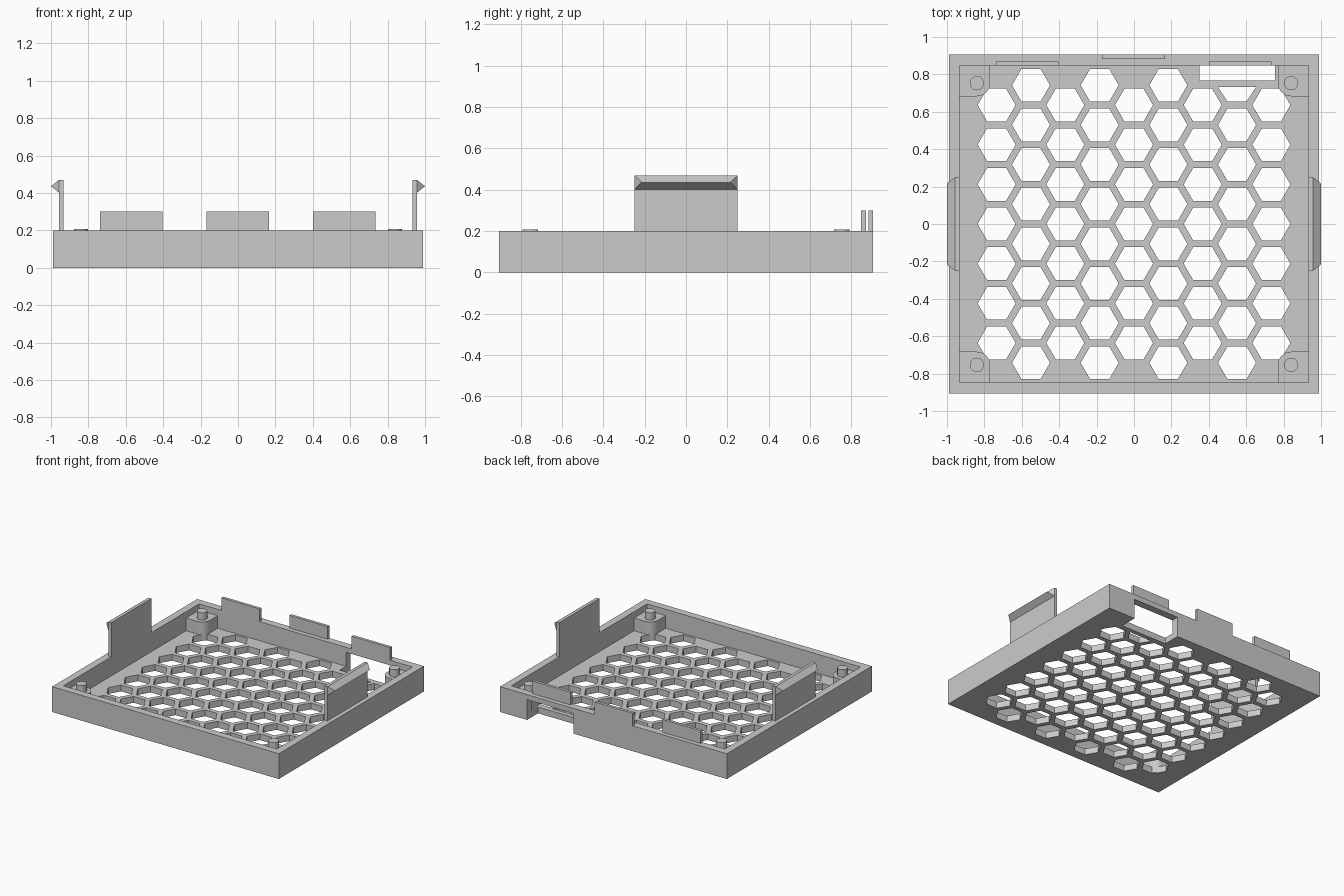
import bpy, bmesh, math

if "Cube" in bpy.data.objects:
    bpy.data.objects.remove(bpy.data.objects["Cube"])

HX, HY, H = 0.99, 0.905, 0.20      # outer half sizes and wall height
IX, IY, FLOOR = 0.932, 0.847, 0.05  # inner half sizes and floor thickness

grey = bpy.data.materials.new("light_grey")
grey.diffuse_color = (0.6, 0.6, 0.6, 1)
grey.use_nodes = True
grey.node_tree.nodes["Principled BSDF"].inputs["Base Color"].default_value = grey.diffuse_color


def make(name, bm):
    bmesh.ops.recalc_face_normals(bm, faces=bm.faces)
    me = bpy.data.meshes.new(name)
    bm.to_mesh(me)
    bm.free()
    me.materials.append(grey)
    ob = bpy.data.objects.new(name, me)
    bpy.context.collection.objects.link(ob)
    return ob


def add_prism(bm, pts, z0, z1):
    lo = [bm.verts.new((x, y, z0)) for x, y in pts]
    hi = [bm.verts.new((x, y, z1)) for x, y in pts]
    n = len(pts)
    bm.faces.new(lo[::-1])
    bm.faces.new(hi)
    for i in range(n):
        j = (i + 1) % n
        bm.faces.new((lo[i], lo[j], hi[j], hi[i]))


def prism(name, pts, z0, z1):
    bm = bmesh.new()
    add_prism(bm, pts, z0, z1)
    return make(name, bm)


def rect(x0, x1, y0, y1):
    return [(x0, y0), (x1, y0), (x1, y1), (x0, y1)]


def cut(ob, cutter):
    cutter.hide_render = True
    mod = ob.modifiers.new("cut", 'BOOLEAN')
    mod.operation, mod.solver, mod.object = 'DIFFERENCE', 'EXACT', cutter
    bpy.context.view_layer.objects.active = ob
    bpy.ops.object.modifier_apply(modifier=mod.name)
    bpy.data.objects.remove(cutter)


# Tray: box with a cavity, and a port opening under a bridge in the back wall
tray = prism("tray", rect(-HX, HX, -HY, HY), 0, H)
cut(tray, prism("cavity_cutter", rect(-IX, IX, -IY, IY), FLOOR, 0.4))
cut(tray, prism("port_cutter", rect(0.35, 0.755, 0.768, 1.1), -0.1, 0.16))

# Honeycomb vents in the floor; the one next to the port is cut short
R, PITCH = 0.1015, 0.212
bm = bmesh.new()
for c in range(-4, 5):
    cx = c * PITCH * math.sqrt(3) / 2
    rows = [k for k in range(-3, 4)] if c % 2 == 0 else [k + 0.5 for k in range(-4, 4)]
    for k in rows:
        top = 0.733 if c == 3 and k > 3 else 9
        pts = [(cx + R * math.cos(i * math.pi / 3),
                min(top, k * PITCH + R * math.sin(i * math.pi / 3))) for i in range(6)]
        add_prism(bm, pts, -0.1, FLOOR + 0.05)
cut(tray, make("vent_cutter", bm))

# Corner posts with a rounded inner corner, each topped by a peg
PX, PY, PR = 0.84, 0.753, 0.07
for sx, xn in ((-1, "left"), (1, "right")):
    for sy, yn in ((-1, "front"), (1, "back")):
        arc = [(PX - PR * math.cos(a), PY - PR * math.sin(a))
               for a in (i * math.pi / 16 for i in range(9))]
        pts = [(IX + 0.01, PY - PR), (IX + 0.01, IY + 0.01), (PX - PR, IY + 0.01)] + arc
        prism(f"post_{yn}_{xn}", [(sx * x, sy * y) for x, y in pts], 0.002, 0.15)
        ring = [(sx * PX + 0.038 * math.cos(i * math.pi / 12),
                 sy * PY + 0.038 * math.sin(i * math.pi / 12)) for i in range(24)]
        prism(f"peg_{yn}_{xn}", ring, 0.14, 0.207)

# Locating tabs on the back wall
for name, x0, x1, y0, y1 in (("left", -0.738, -0.405, 0.847, 0.87),
                             ("middle", -0.168, 0.165, 0.882, 0.905),
                             ("right", 0.40, 0.735, 0.847, 0.87)):
    prism("tab_" + name, rect(x0, x1, y0, y1), H - 0.01, 0.30)

# Side snap clips: an upright plate and a barb tapered at both ends
for s, name in ((-1, "left"), (1, "right")):
    prism("clip_" + name, rect(*sorted((s * IX, s * 0.957)), -0.25, 0.25), H - 0.01, 0.47)
    bm = bmesh.new()
    base = [bm.verts.new((s * 0.957, y, z))
            for y, z in ((-0.25, 0.402), (0.25, 0.402), (0.25, 0.47), (-0.25, 0.47))]
    t0, t1 = [bm.verts.new((s, y, 0.436)) for y in (-0.216, 0.216)]
    for f in (base, (base[0], base[1], t1, t0), (base[3], base[2], t1, t0),
              (base[0], base[3], t0), (base[1], base[2], t1)):
        bm.faces.new(f)
    make("barb_" + name, bm)

# Flat shading, with the round edges smoothed
for ob in bpy.context.scene.objects:
    if ob.name.startswith(("peg", "post")):
        bpy.ops.object.select_all(action='DESELECT')
        ob.select_set(True)
        bpy.context.view_layer.objects.active = ob
        bpy.ops.object.shade_smooth_by_angle(angle=math.radians(30))
